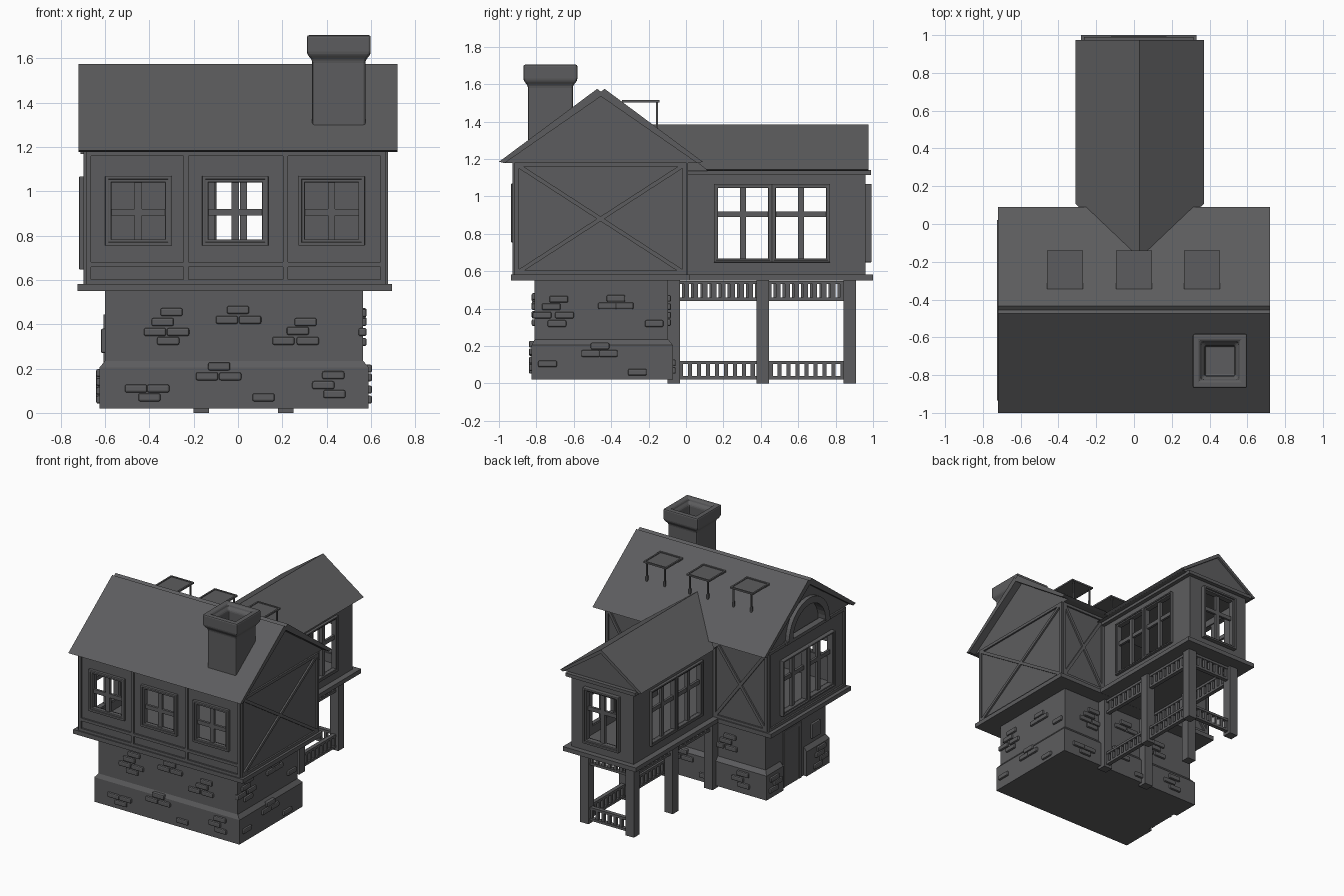
import bpy, bmesh
from math import pi, sin, cos, atan2, hypot
from mathutils import Matrix

if "Cube" in bpy.data.objects:
    bpy.data.objects.remove(bpy.data.objects["Cube"])

GREY = bpy.data.materials.new("dark_grey")
GREY.diffuse_color = (.108, .108, .112, 1)
GREY.use_nodes = True
GREY.node_tree.nodes["Principled BSDF"].inputs["Base Color"].default_value = GREY.diffuse_color


def finish(name, bm, bevel=0):
    bmesh.ops.recalc_face_normals(bm, faces=bm.faces)
    me = bpy.data.meshes.new(name)
    bm.to_mesh(me)
    bm.free()
    me.materials.append(GREY)
    ob = bpy.data.objects.new(name, me)
    bpy.context.collection.objects.link(ob)
    if bevel:
        m = ob.modifiers.new("bevel", 'BEVEL')
        m.width, m.segments = bevel, 2
    return ob


def boxes(name, items, M=Matrix(), bevel=0):
    """Each item: centre x,y,z, size x,y,z, optional turn about y."""
    bm = bmesh.new()
    for it in items:
        turn = Matrix.Rotation(it[6], 4, 'Y') if len(it) > 6 else Matrix()
        T = M @ Matrix.Translation(it[:3]) @ turn @ Matrix.Diagonal((*it[3:6], 1))
        bmesh.ops.create_cube(bm, size=1, matrix=T)
    return finish(name, bm, bevel)


def span(x0, x1, y0, y1, z0, z1):
    return ((x0 + x1) / 2, (y0 + y1) / 2, (z0 + z1) / 2, x1 - x0, y1 - y0, z1 - z0)


def prism(name, prof, axis, a, b):
    bm = bmesh.new()
    at = (lambda t, p: (t, p[0], p[1])) if axis == 'x' else (lambda t, p: (p[0], t, p[1]))
    A, B = [[bm.verts.new(at(t, p)) for p in prof] for t in (a, b)]
    bm.faces.new(A)
    bm.faces.new(B)
    for i in range(len(prof)):
        j = (i + 1) % len(prof)
        bm.faces.new((A[i], A[j], B[j], B[i]))
    return finish(name, bm)


def loft(name, rings, bevel=0):
    """Stack of rectangles x0,x1,y0,y1,z."""
    bm = bmesh.new()
    R = [[bm.verts.new(p) for p in ((a, c, z), (b, c, z), (b, d, z), (a, d, z))]
         for a, b, c, d, z in rings]
    bm.faces.new(R[0])
    bm.faces.new(R[-1])
    for P, Q in zip(R, R[1:]):
        for i in range(4):
            bm.faces.new((P[i], P[(i + 1) % 4], Q[(i + 1) % 4], Q[i]))
    return finish(name, bm, bevel)


def boolean(ob, cutter, op='DIFFERENCE'):
    m = ob.modifiers.new("bool", 'BOOLEAN')
    m.object, m.operation, m.solver = cutter, op, 'EXACT'
    cutter.hide_render = True
    cutter.hide_set(True)


def side(x, y, deg):
    """Wall frame: local x runs along the wall, local -y points outward."""
    return Matrix.Translation((x, y, 0)) @ Matrix.Rotation(deg * pi / 180, 4, 'Z')


def beam(u0, z0, u1, z1, w=.022, d=.024):
    return ((u0 + u1) / 2, 0, (z0 + z1) / 2, hypot(u1 - u0, z1 - z0), d, w, -atan2(z1 - z0, u1 - u0))


# Upper floor shell: main gable body with soffits, rear wing, hollow rooms
YC = -.455
shell = prism("upper_walls", [(-.915, .575), (0, .575), (0, 1.179), (.062, 1.179), (YC, 1.542),
                              (-.972, 1.179), (-.915, 1.179)], 'x', -.685, .665)
wing = prism("wing_solid", [(-.235, .575), (.285, .575), (.285, 1.136), (.346, 1.136), (.03, 1.361),
                            (-.286, 1.136), (-.235, 1.136)], 'y', -.05, .96)
boolean(shell, wing, 'UNION')
boolean(shell, boxes("room_cutter", [span(-.655, .635, -.885, -.03, .6, 1.12)]))
boolean(shell, boxes("wing_room_cutter", [span(-.205, .255, -.1, .93, .601, 1.1)]))

FRONT, RIGHT, LEFT = side(0, -.915, 0), side(.665, 0, 90), side(-.685, 0, -90)
BACK, W_RIGHT, W_LEFT, W_BACK = side(0, 0, 180), side(.285, 0, 90), side(-.235, 0, -90), side(0, .96, 180)


# Windows: stepped frame, crossbars and the opening behind
def window(name, M, u, z, w, h, out=.02, thick=.02):
    fr = []
    for f, o, inset in ((thick * .6, out, 0), (thick, out * .6, .002)):
        W, H = w - 2 * inset, h - 2 * inset
        for s in (-1, 1):
            fr.append((u + s * (W - f) / 2, -o / 2 + .01, z, f, o + .02, H))
            fr.append((u, -o / 2 + .01, z + s * (H - f) / 2, W - .01, o + .02, f))
    boxes(name + "_frame", fr, M, .004)
    boxes(name + "_crossbars", [(u, .01, z, .032, .022, h - .03), (u, .01, .905, w - .03, .018, .03)], M)
    c = 2 * thick - .006
    boolean(shell, boxes(name + "_cutter", [(u, .02, z, w - c, .1, h - c)], M))


for i, u in enumerate((-.45, -.0125, .4225)):
    window(f"front_window_{i}", FRONT, u, .912, .3, .315, .02, .027)
for i, d in enumerate((-.155, .155)):
    window(f"wing_right_window_{i}", W_RIGHT, .46 + d, .857, .312, .42)
    window(f"wing_left_window_{i}", W_LEFT, -.46 + d, .857, .312, .42)
    window(f"left_window_{i}", LEFT, -YC + d, .857, .312, .42, .032)
window("wing_back_window", W_BACK, -.025, .857, .3, .42, .032, .025)

# Arched gable window on the left wall
arc = lambda r: [(YC + r * cos(pi * i / 16), 1.185 + r * sin(pi * i / 16)) for i in range(17)]
prism("arch_frame", arc(.245) + arc(.195)[::-1], 'x', -.715, -.67)
boolean(shell, prism("arch_cutter", arc(.197), 'x', -.75, -.65))
boxes("arch_sill", [(-YC, 0, 1.18, .52, .05, .025)], LEFT)

# Timber framing
boxes("front_timbers", [beam(u, .58, u, 1.18) for u in (-.674, -.235, .215, .655)]
      + [beam(-.68, z, .66, z) for z in (.592, .67, 1.17)], FRONT)
cross = lambda a, b: [beam(a, .59, b, 1.17), beam(a, 1.17, b, .59), beam(a, .58, a, 1.18), beam(b, .58, b, 1.18),
                      beam(a, .592, b, .592), beam(a, 1.17, b, 1.17)]
boxes("right_timbers", cross(-.905, -.008), RIGHT)
boxes("back_timbers", cross(-.655, -.295) + cross(.245, .675), BACK)
boxes("left_timbers", [beam(.008, .58, .008, 1.18), beam(.905, .58, .905, 1.18),
                       beam(0, .592, .91, .592), beam(0, 1.17, .91, 1.17)], LEFT)

# Floor slabs and wing cornice
boxes("main_floor_slab", [span(-.725, .695, -.935, .02, .55, .582)])
boxes("wing_floor_slab", [span(-.28, .33, 0, 1, .551, .583)])
boxes("wing_cornice", [span(-.265, .315, .01, .99, 1.115, 1.14)])

# Roofs
prism("main_roof", [(-1, 1.185), (-.475, 1.575), (YC, 1.56), (-.435, 1.575), (.09, 1.185),
                    (.06, 1.178), (YC, 1.535), (-.97, 1.178)], 'x', -.72, .72)
wr = prism("wing_roof", [(-.31, 1.145), (.03, 1.385), (.37, 1.145), (.348, 1.135), (.03, 1.355), (-.288, 1.135)],
           'y', -.2, .975)
for v in wr.data.vertices:  # slant the inner end into the main roof
    if v.co.y < 0:
        v.co.y = .05 - (v.co.z - 1.19) * 1.25

# Chimney with hollow cap
loft("chimney", [(.455 - r, .455 + r, -.725 - r, -.725 + r, z) for r, z in
                 ((.12, 1.25), (.12, 1.59), (.144, 1.62), (.144, 1.705),
                  (.105, 1.705), (.098, 1.685), (.08, 1.665), (.08, 1.58))], .01)

# Propped roof hatches
for i, x in enumerate((-.365, 0, .36)):
    it = [(x, -.242, 1.507, .18, .19, .006)]
    for s in (-1, 1):
        it += [(x + s * .09, -.242, 1.509, .012, .2, .012), (x, -.242 + s * .095, 1.509, .19, .012, .012),
               (x + s * .075, -.155, 1.43, .01, .01, .15), (x + s * .075, -.155, 1.385, .013, .013, .04)]
    boxes(f"roof_hatch_{i}", it)

# Stone ground floor, with a gap in the plinth for the door
base = loft("stone_base", [(-.625, .59, -.825, -.07, .02), (-.625, .59, -.825, -.07, .205),
                           (-.6, .565, -.81, -.095, .235), (-.6, .565, -.81, -.095, .56)])
boolean(base, boxes("door_gap_cutter", [span(-.7, -.598, -.55, -.27, -.05, .3)]))
DOOR = side(-.598, -.41, -90)
boxes("door", [(0, 0, .22, .17, .008, .4)], DOOR)
boxes("door_frame", [(s * .095, 0, .23, .025, .018, .42) for s in (-1, 1)] + [(0, 0, .43, .215, .018, .03)], DOOR, .003)
boxes("door_side_plate", [(.27, -.005, .325, .1, .03, .11)], DOOR, .006)

# Raised bricks: (along wall, height)
front_b = [(-.3, .455), (-.34, .41), (-.375, .365), (-.27, .365), (-.315, .325), (0, .465), (-.05, .42), (.055, .42),
           (.305, .41), (.27, .37), (.205, .325), (.315, .325), (-.085, .21), (-.14, .165), (-.035, .165),
           (-.46, .11), (-.36, .11), (-.4, .07), (.115, .07), (.43, .17), (.385, .125), (.435, .085)]
right_b = [(-.68, .45), (-.72, .41), (-.77, .365), (-.65, .365), (-.69, .32), (-.375, .455), (-.42, .415),
           (-.33, .415), (-.17, .32), (-.46, .2), (-.51, .16), (-.415, .16), (-.74, .105), (-.26, .06)]
left_b = [(.16, .16), (.2, .12), (.15, .08), (.72, .18), (.7, .14), (.75, .1), (.68, .06)]


def bricks(name, M, pts, step):
    boxes(name, [(u, step if z > .215 else 0, z, .1, .036, .036) for u, z in pts], M, .008)


bricks("front_bricks", side(0, -.822, 0), front_b, .015)
bricks("right_bricks", side(.587, 0, 90), right_b, .025)
bricks("left_bricks", side(-.622, 0, -90), left_b, .025)
bricks("back_bricks", side(0, -.073, 180), front_b, .025)

# Wing posts
PX, PY = (-.165, .215), (-.065, .41, .875)
boxes("wing_posts", [(x, y, .277, .07, .068, .554) for x in PX for y in PY])


# Railings: two rails with balusters between
def railing(name, M, u0, u1, z0, z1, w, step, shift=0):
    n = round((u1 - u0) / step)
    it = [((u0 + u1) / 2, 0, z, u1 - u0, .03, .018) for z in (z0, z1)]
    it += [(u0 + (i + .5) * (u1 - u0) / n + shift, 0, (z0 + z1) / 2, w, .022, z1 - z0) for i in range(n)]
    boxes(name, it, M)


railing("right_lower_railing", side(.215, 0, 90), -.05, .86, .03, .112, .022, .047)
railing("back_lower_railing", side(0, .875, 180), -.2, .15, .03, .112, .022, .047)
for nm, M, a, b, sh in (("right", side(.215, 0, 90), -.07, .86, 0), ("left", side(-.165, 0, -90), -.86, .07, .012),
                        ("back", side(0, .875, 180), -.2, .15, 0)):
    railing(nm + "_upper_lattice", M, a, b, .45, .54, .026, .05, sh)
